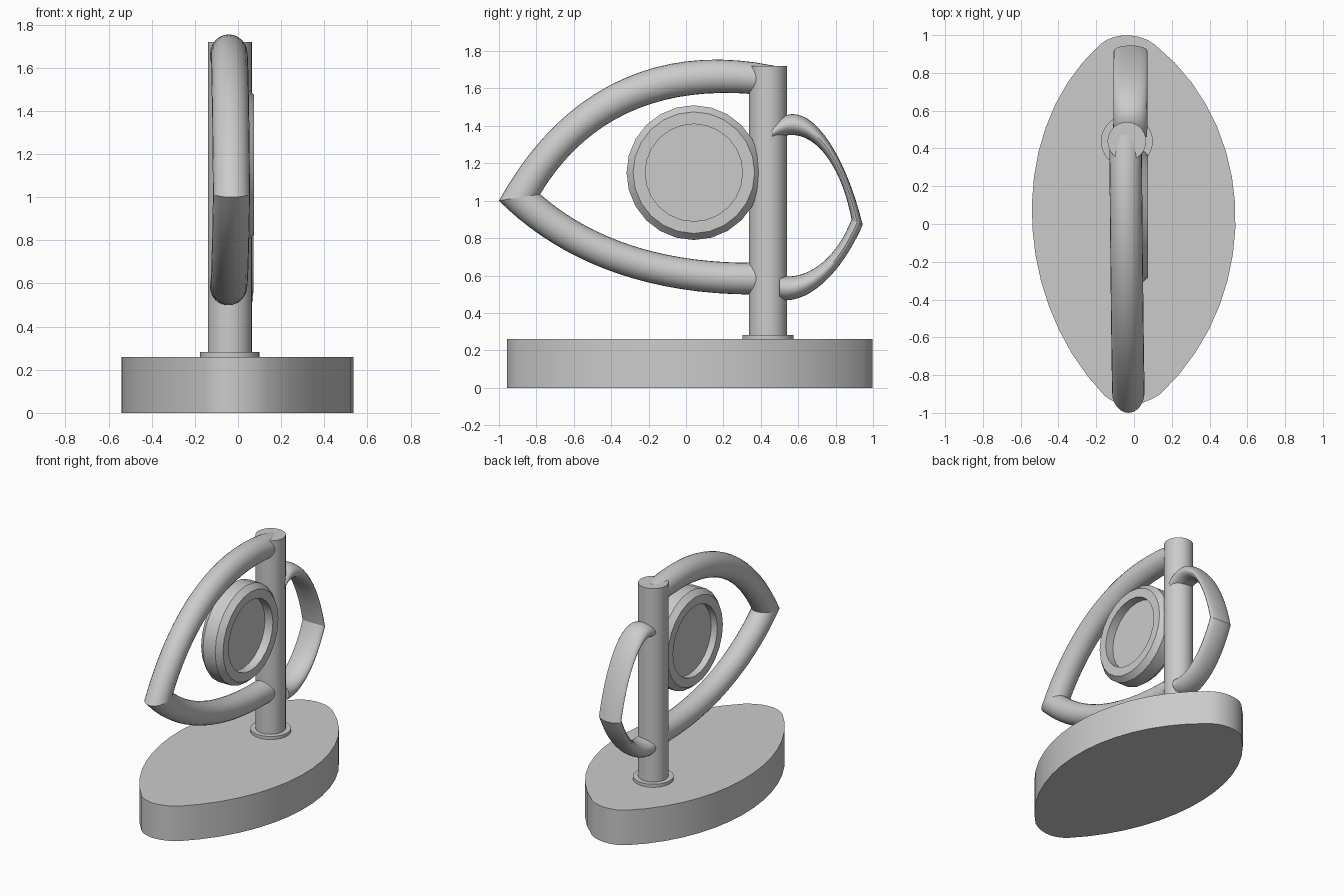
import bpy, bmesh, math
from mathutils import Vector
from mathutils.geometry import interpolate_bezier

cube = bpy.data.objects.get("Cube")
if cube:
    bpy.data.objects.remove(cube, do_unlink=True)

grey = bpy.data.materials.new("plain grey")
grey.use_nodes = True
grey.diffuse_color = (0.6, 0.6, 0.6, 1)
grey.node_tree.nodes["Principled BSDF"].inputs["Base Color"].default_value = (0.6, 0.6, 0.6, 1)


def bezier(a, b, c, d, count):
    """Cubic curve through a and d, pulled towards b and c."""
    return interpolate_bezier(*[Vector((*p, 0)) for p in (a, b, c, d)], count)


def finish(name, bm, angle=35):
    bmesh.ops.recalc_face_normals(bm, faces=bm.faces)
    mesh = bpy.data.meshes.new(name)
    bm.to_mesh(mesh)
    bm.free()
    mesh.materials.append(grey)
    obj = bpy.data.objects.new(name, mesh)
    bpy.context.collection.objects.link(obj)
    bpy.ops.object.select_all(action="DESELECT")
    obj.select_set(True)
    bpy.context.view_layer.objects.active = obj
    bpy.ops.object.shade_smooth_by_angle(angle=math.radians(angle))
    return obj


def skin(name, rings, angle=35):
    """Join a row of equal rings and cap both ends."""
    bm = bmesh.new()
    loops = [[bm.verts.new(p) for p in ring] for ring in rings]
    n = len(loops[0])
    for low, high in zip(loops, loops[1:]):
        for i in range(n):
            j = (i + 1) % n
            bm.faces.new((low[i], low[j], high[j], high[i]))
    bm.faces.new(loops[0])
    bm.faces.new(loops[-1])
    return finish(name, bm, angle)


def turned(name, centre, axis, profile, sides, angle=35):
    """Lathe (radius, offset) pairs about the x or z axis."""
    rings = []
    for radius, offset in profile:
        ring = []
        for i in range(sides):
            t = math.tau * i / sides
            c, s = radius * math.cos(t), radius * math.sin(t)
            local = (offset, c, s) if axis == "x" else (c, s, offset)
            ring.append(Vector(centre) + Vector(local))
        rings.append(ring)
    return skin(name, rings, angle)


def arm(name, outer, inner, half_width, x_root, x_tip, steps=20, sides=24):
    """Oval tube held between an outer and an inner edge curve in the yz plane."""
    edges = zip(bezier(*outer, steps), bezier(*inner, steps))
    rings = []
    for k, (o, i) in enumerate(edges):
        f = k / (steps - 1)
        x = x_tip + (x_root - x_tip) * f
        mid, half = (o + i) / 2, (o - i) / 2
        ring = []
        for s in range(sides):
            t = math.tau * s / sides
            p = mid + half * math.cos(t)
            ring.append((x + half_width * math.sin(t), p.x, p.y))
        rings.append(ring)
    return skin(name, rings)


# Base: pointed oval plinth with blunt tips
right_front, right_back = (0.14, -0.9), (0.11, 0.95)
left_back, left_front = (-0.18, 0.95), (-0.155, -0.91)
outline = []
for a, b, c, d, count in (
    (right_front, (0.675, -0.4), (0.675, 0.5), right_back, 16),
    (right_back, (0.03, 1.015), (-0.11, 1.015), left_back, 8),
    (left_back, (-0.68, 0.5), (-0.65, -0.4), left_front, 16),
    (left_front, (-0.08, -0.97), (0.02, -0.98), right_front, 8),
):
    outline += bezier(a, b, c, d, count)[:-1]
skin("base", [[(p.x, p.y, z) for p in outline] for z in (0, 0.26)])

# Upright post and its collar
post_at = (-0.038, 0.438, 0)
turned("post", post_at, "z", [(0.102, 0.25), (0.102, 1.72)], 32)
turned("post_collar", post_at, "z", [(0.137, 0.25), (0.137, 0.283)], 32)

# Large front loop: two arms meeting in a mitred point
tip_out, tip_in = (-1, 1), (-0.78, 1.035)
arm("upper_arm",
    (tip_out, (-0.67, 1.6), (-0.15, 1.85), (0.47, 1.722)),
    (tip_in, (-0.53, 1.45), (-0.12, 1.635), (0.45, 1.56)), 0.086, -0.045, -0.03)
arm("lower_arm",
    (tip_out, (-0.68, 0.68), (-0.2, 0.48), (0.45, 0.5)),
    (tip_in, (-0.5, 0.79), (-0.1, 0.65), (0.45, 0.67)), 0.086, -0.045, -0.03)

# Small rear handle, also mitred
back_out, back_in = (0.945, 0.87), (0.885, 0.9)
arm("upper_handle",
    (back_out, (0.84, 1.3), (0.62, 1.6), (0.46, 1.4)),
    (back_in, (0.83, 1.2), (0.66, 1.44), (0.46, 1.32)), 0.09, -0.02, -0.018)
arm("lower_handle",
    (back_out, (0.8, 0.55), (0.62, 0.45), (0.5, 0.47)),
    (back_in, (0.8, 0.68), (0.64, 0.57), (0.5, 0.6)), 0.09, -0.02, -0.018)

# Round disc with chamfered rim and a dished recess on both sides
turned("disc", (-0.015, 0.042, 1.15), "x",
       [(0.26, -0.04), (0.26, -0.09), (0.325, -0.09), (0.36, -0.05),
        (0.36, 0.05), (0.325, 0.09), (0.26, 0.09), (0.26, 0.025)], 24, 30)
